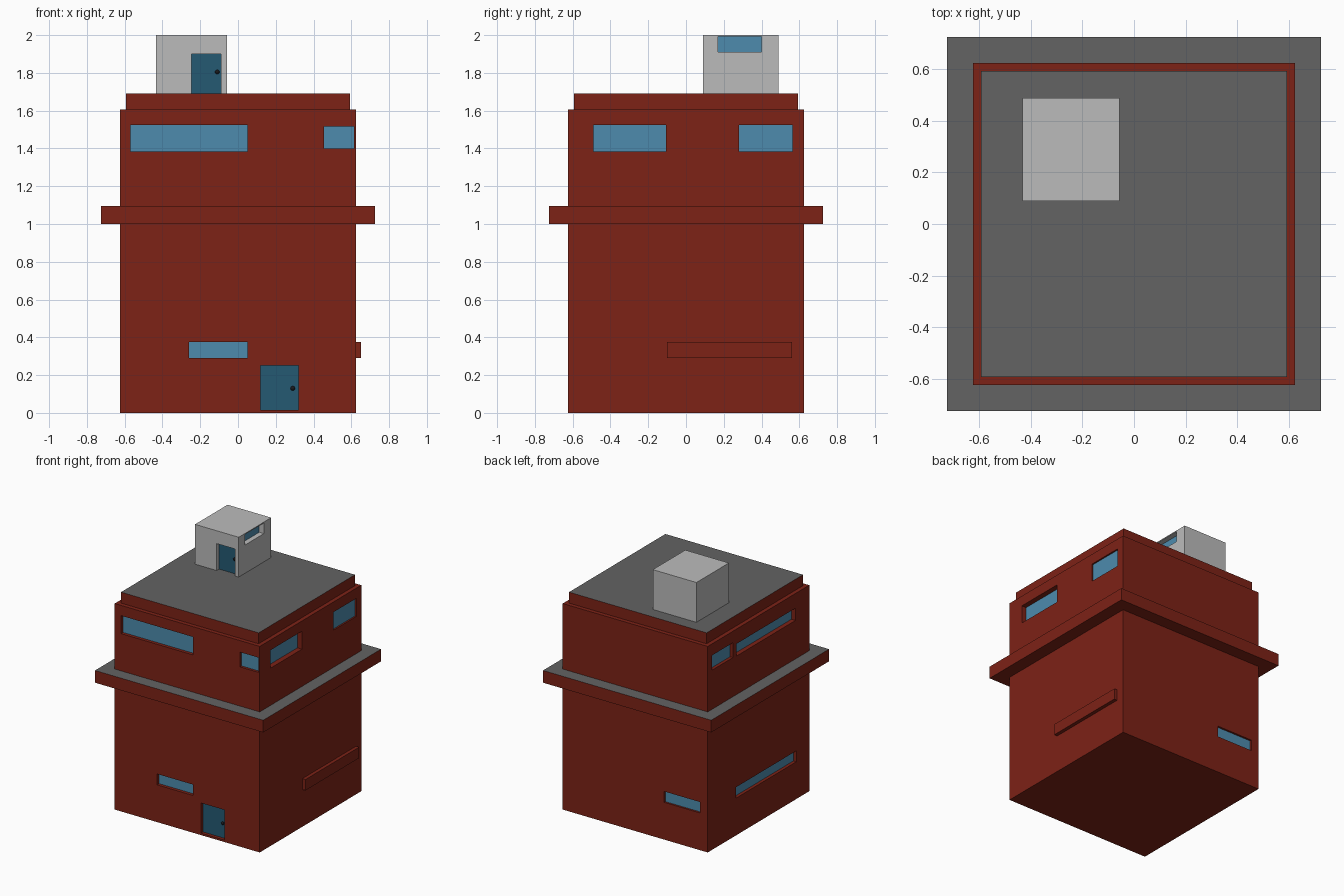
import bpy
import bmesh
from mathutils import Matrix, Vector

if "Cube" in bpy.data.objects:
    bpy.data.objects.remove(bpy.data.objects["Cube"])


def material(name, r, g, b):
    m = bpy.data.materials.new(name)
    m.diffuse_color = (r, g, b, 1)
    m.use_nodes = True
    m.node_tree.nodes["Principled BSDF"].inputs["Base Color"].default_value = m.diffuse_color
    return m


RED = material("red_brick", 0.205, 0.016, 0.008)
DARK = material("dark_roofing", 0.125, 0.125, 0.125)
GLASS = material("blue_glass", 0.075, 0.26, 0.42)
DOOR = material("door_blue", 0.018, 0.1, 0.17)
BLACK = material("knob_black", 0.01, 0.01, 0.012)


def add_box(bm, lo, hi):
    lo, hi = Vector(lo), Vector(hi)
    size = hi - lo
    bmesh.ops.create_cube(bm, size=1, matrix=Matrix.Translation((lo + hi) / 2)
                          @ Matrix.Diagonal((*size, 1)))


def finish(name, bm, *mats):
    mesh = bpy.data.meshes.new(name)
    bm.to_mesh(mesh)
    bm.free()
    for m in mats:
        mesh.materials.append(m)
    ob = bpy.data.objects.new(name, mesh)
    bpy.context.collection.objects.link(ob)
    return ob


def box(name, lo, hi, mat=None, top=None):
    bm = bmesh.new()
    add_box(bm, lo, hi)
    bm.normal_update()
    if top:
        for f in bm.faces:
            f.material_index = int(f.normal.z > 0.5)
    return finish(name, bm, *[m for m in (mat, top) if m])


def wall_box(side, wall, u0, u1, z0, z1, d0, d1):
    """Corners of a box lying between depths d0 and d1 behind a wall plane."""
    s = -1 if side in ("front", "left") else 1
    a, b = sorted((wall - s * d0, wall - s * d1))
    if side in ("front", "back"):
        return (u0, a, z0), (u1, b, z1)
    return (a, u0, z0), (b, u1, z1)


def openings(host, specs):
    """Cut recesses into host and set a pane or door at the back of each."""
    cut = bmesh.new()
    for name, mat, side, wall, u0, u1, z0, z1, depth in specs:
        area = (side, wall, u0, u1, z0, z1)
        add_box(cut, *wall_box(*area, -0.02, depth + 0.005))
        box(name, *wall_box(*area, depth, depth + 0.005), mat)
    cutter = finish(host.name + "_cutter", cut)
    cutter.hide_render = True
    cutter.display_type = 'WIRE'
    mod = host.modifiers.new("recesses", 'BOOLEAN')
    mod.operation = 'DIFFERENCE'
    mod.solver = 'EXACT'
    mod.object = cutter


def knob(name, loc):
    bm = bmesh.new()
    bmesh.ops.create_uvsphere(bm, u_segments=12, v_segments=8, radius=0.012,
                              matrix=Matrix.Translation(loc))
    for f in bm.faces:
        f.smooth = True
    finish(name, bm, BLACK)


# Main tower, ledge and roof slab
W = 0.625
body = box("main_walls", (-W, -W, 0), (W, W, 1.605), RED)
box("ledge", (-0.725, -0.725, 1.0), (0.725, 0.725, 1.095), RED, DARK)
box("roof_slab", (-0.593, -0.593, 1.6), (0.593, 0.593, 1.69), RED, DARK)

openings(body, [
    ("front_upper_window", GLASS, "front", -W, -0.57, 0.05, 1.385, 1.525, 0.025),
    ("front_corner_window", GLASS, "front", -W, 0.455, 0.615, 1.40, 1.515, 0.02),
    ("front_lower_window", GLASS, "front", -W, -0.26, 0.05, 0.29, 0.375, 0.025),
    ("front_door", DOOR, "front", -W, 0.12, 0.32, 0.015, 0.25, 0.025),
    ("right_upper_window_a", GLASS, "right", W, -0.49, -0.105, 1.385, 1.525, 0.04),
    ("right_upper_window_b", GLASS, "right", W, 0.28, 0.565, 1.385, 1.525, 0.012),
    ("back_lower_window", GLASS, "back", W, -0.56, -0.25, 0.29, 0.375, 0.015),
    ("left_upper_window_a", GLASS, "left", -W, 0.315, 0.575, 1.40, 1.515, 0.025),
    ("left_upper_window_b", GLASS, "left", -W, -0.455, 0.27, 1.395, 1.49, 0.035),
    ("left_lower_window", GLASS, "left", -W, -0.465, 0.28, 0.29, 0.375, 0.025),
])
knob("front_door_knob", (0.29, -W + 0.021, 0.13))

# Raised band on the right wall
box("right_band", (W - 0.02, -0.10, 0.29), (0.652, 0.56, 0.375), RED)

# Stair hut on the roof
hut = box("roof_hut", (-0.433, 0.09, 1.69), (-0.057, 0.49, 2.0),
          material("light_grey", 0.5, 0.5, 0.5))
openings(hut, [
    ("hut_door", DOOR, "front", 0.09, -0.247, -0.09, 1.68, 1.90, 0.03),
    ("hut_window", GLASS, "right", -0.057, 0.17, 0.40, 1.91, 1.992, 0.04),
])
knob("hut_door_knob", (-0.11, 0.09 + 0.026, 1.805))
